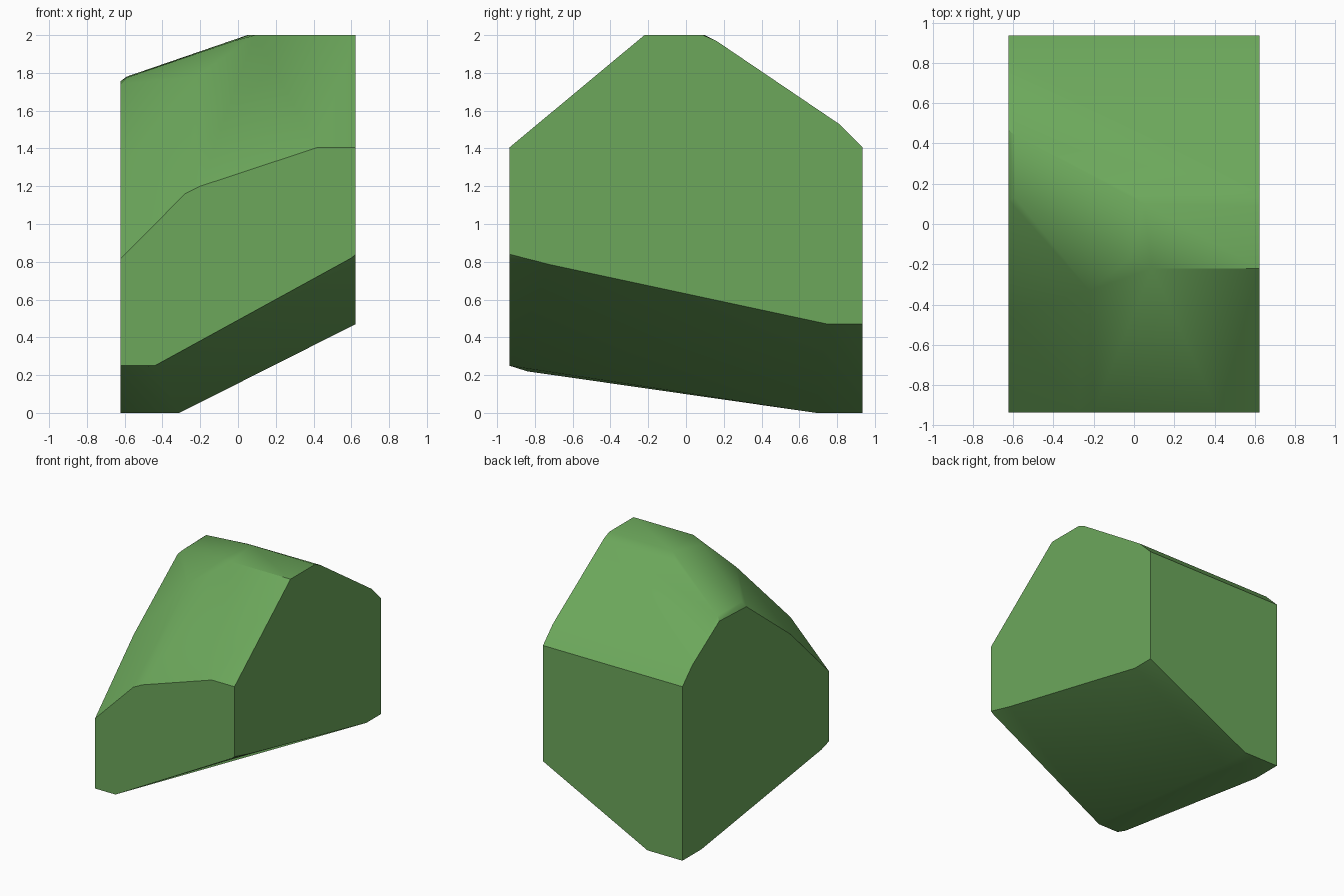
import bpy, bmesh, math

cube = bpy.data.objects.get("Cube")
if cube:
    bpy.data.objects.remove(cube, do_unlink=True)

# Single moss green for the whole boulder
green = bpy.data.materials.new("moss_green")
green.use_nodes = True
colour = (0.15, 0.39, 0.105, 1.0)
green.diffuse_color = colour
bsdf = next(n for n in green.node_tree.nodes if n.type == 'BSDF_PRINCIPLED')
bsdf.inputs["Base Color"].default_value = colour
bsdf.inputs["Roughness"].default_value = 0.9

W, D = 0.623, 0.935  # half width and half depth

# Left cut face as (y, z)
left_face = [(-D, 1.405), (-0.22, 2.0), (0.09, 2.0), (0.16, 1.97), (0.81, 1.53),
             (D, 1.405), (D, 0.47), (0.75, 0.47), (-0.72, 0.785), (-D, 0.84)]
# Right cut face as (y, z)
right_face = [(-D, 0.815), (-0.44, 1.305), (0.12, 1.74), (0.465, 1.755), (0.81, 1.53),
              (D, 1.405), (D, 0), (0.69, 0), (-0.84, 0.22), (-D, 0.25)]
# Front cut face as (x, z), between the two sides
front_face = [(-0.28, 1.16), (-0.2, 1.2), (0.42, 1.405), (0.6, 0.82), (-0.44, 0.25)]
# Ridge, shoulder and belly points
inner = [(0.09, -0.22, 2.0), (0.05, 0.10, 2.0), (-0.02, -0.17, 1.97), (-0.02, 0.155, 1.97),
         (-0.59, 0.44, 1.78), (-0.59, 0.13, 1.775), (-0.22, -0.33, 1.78),
         (-0.31, 0.69, 0), (-0.31, D, 0)]

points = ([(W, y, z) for y, z in left_face] + [(-W, y, z) for y, z in right_face]
          + [(x, -D, z) for x, z in front_face] + inner)

# Wrap the cut faces into one convex boulder
bm = bmesh.new()
for p in points:
    bm.verts.new(p)
hull = bmesh.ops.convex_hull(bm, input=bm.verts[:])
loose = [v for v in bm.verts if not v.link_faces]
bmesh.ops.delete(bm, geom=loose, context='VERTS')
bmesh.ops.dissolve_limit(bm, angle_limit=math.radians(0.5),
                         verts=bm.verts[:], edges=bm.edges[:])
bmesh.ops.recalc_face_normals(bm, faces=bm.faces[:])

mesh = bpy.data.meshes.new("boulder")
bm.to_mesh(mesh)
bm.free()
mesh.materials.append(green)
boulder = bpy.data.objects.new("boulder", mesh)
bpy.context.collection.objects.link(boulder)

# Soft shading over the shallow facets, crisp along the cuts
bpy.ops.object.select_all(action='DESELECT')
boulder.select_set(True)
bpy.context.view_layer.objects.active = boulder
bpy.ops.object.shade_smooth_by_angle(angle=math.radians(30))
